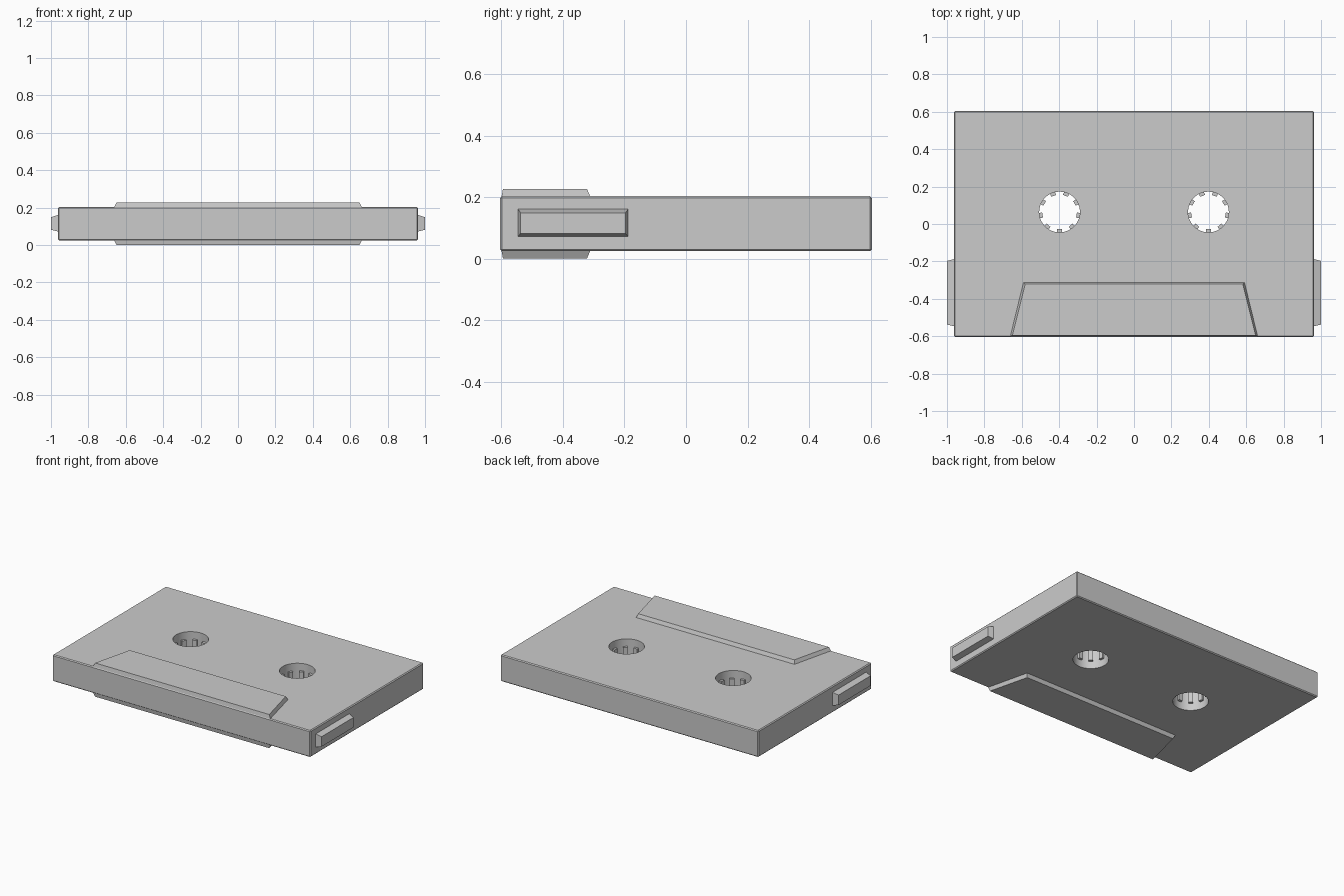
import bpy, bmesh, math
from mathutils import Vector

if "Cube" in bpy.data.objects:
    bpy.data.objects.remove(bpy.data.objects["Cube"])

MID, HALF_H, TOTAL = 0.1135, 0.0895, 0.227   # mid height, half body height, full height
HOLE_X, HOLE_Y, HOLE_R = 0.398, 0.064, 0.109


def make_object(name, bm):
    bmesh.ops.recalc_face_normals(bm, faces=bm.faces)
    mesh = bpy.data.meshes.new(name)
    bm.to_mesh(mesh)
    bm.free()
    obj = bpy.data.objects.new(name, mesh)
    bpy.context.collection.objects.link(obj)
    return obj


def frustum(name, base, top):
    """Solid joining two matching outlines."""
    bm = bmesh.new()
    a = [bm.verts.new(p) for p in base]
    b = [bm.verts.new(p) for p in top]
    bm.faces.new(a)
    bm.faces.new(b)
    n = len(a)
    for i in range(n):
        j = (i + 1) % n
        bm.faces.new((a[i], a[j], b[j], b[i]))
    return make_object(name, bm)


def apply_modifiers(obj):
    bpy.ops.object.select_all(action='DESELECT')
    obj.select_set(True)
    bpy.context.view_layer.objects.active = obj
    for m in list(obj.modifiers):
        bpy.ops.object.modifier_apply(modifier=m.name)


# Shell: chamfered slab
bpy.ops.mesh.primitive_cube_add(size=2, location=(0, 0, MID))
shell = bpy.context.object
shell.name = "shell"
shell.scale = (0.962, 0.604, HALF_H)
bpy.ops.object.transform_apply(location=True, rotation=False, scale=True)
bevel = shell.modifiers.new("edge_chamfer", 'BEVEL')
bevel.width, bevel.segments = 0.006, 1
apply_modifiers(shell)

# Spool holes cut through the shell
for side in (-1, 1):
    bpy.ops.mesh.primitive_cylinder_add(vertices=48, radius=HOLE_R, depth=0.5,
                                        location=(side * HOLE_X, HOLE_Y, MID))
    cutter = bpy.context.object
    cutter.hide_render = True
    cut = shell.modifiers.new("spool_hole", 'BOOLEAN')
    cut.operation, cut.solver, cut.object = 'DIFFERENCE', 'EXACT', cutter
    apply_modifiers(shell)
    bpy.data.objects.remove(cutter)
apply_modifiers(shell)
bpy.ops.object.shade_smooth_by_angle(angle=math.radians(25))

# Drive teeth around each hole, at mid height
for side, label in ((-1, "left"), (1, "right")):
    bm = bmesh.new()
    for k in range(9):
        ang = math.radians(-90 + 40 * k)
        out = Vector((math.cos(ang), math.sin(ang), 0))
        tan = Vector((-out.y, out.x, 0))
        centre = Vector((side * HOLE_X, HOLE_Y, MID)) + out * 0.1015
        for v in bmesh.ops.create_cube(bm, size=1)['verts']:
            v.co = centre + out * v.co.x * 0.019 + tan * v.co.y * 0.028 + Vector((0, 0, v.co.z * 0.08))
    make_object(label + "_spool_teeth", bm)

# Raised trapezoid head plates on both faces
for sign, label in ((1, "top"), (-1, "bottom")):
    z0, z1 = MID + sign * (HALF_H - 0.004), MID + sign * TOTAL / 2
    base = [(-0.663, -0.6, z0), (0.663, -0.6, z0), (0.592, -0.31, z0), (-0.592, -0.31, z0)]
    top = [(-0.65, -0.595, z1), (0.65, -0.595, z1), (0.582, -0.322, z1), (-0.582, -0.322, z1)]
    frustum(label + "_head_plate", base, top)

# Tapered lugs on the two short sides
for side, label in ((-1, "left"), (1, "right")):
    def ring(x, y0, y1, z0, z1):
        return [(side * x, y0, z0), (side * x, y1, z0), (side * x, y1, z1), (side * x, y0, z1)]
    frustum(label + "_side_lug", ring(0.958, -0.547, -0.187, 0.071, 0.162),
            ring(1.0, -0.538, -0.197, 0.082, 0.149))
